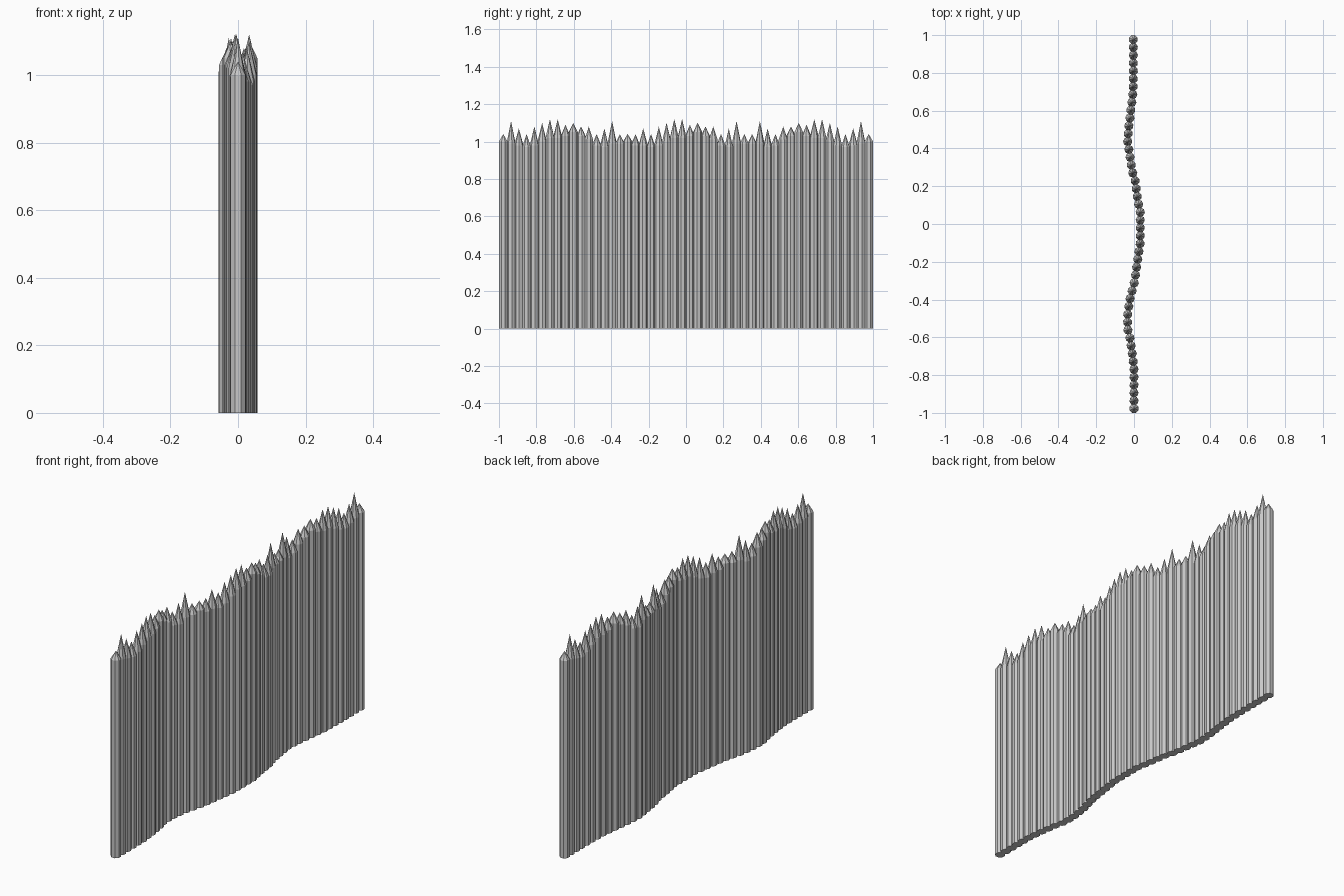
import bpy, bmesh, math, random

if "Cube" in bpy.data.objects:
    bpy.data.objects.remove(bpy.data.objects["Cube"])
random.seed(4)

SIDES, RADIUS = 8, 0.0245
grey = bpy.data.materials.new("weathered grey wood")
grey.diffuse_color = (0.58, 0.58, 0.58, 1)
grey.use_nodes = True
grey.node_tree.nodes["Principled BSDF"].inputs["Base Color"].default_value = grey.diffuse_color

# tip and shoulder heights of one 16-stake section
TIPS = [1.04, 1.11, 1.07, 1.04, 1.08, 1.10, 1.12, 1.12,
        1.09, 1.10, 1.08, 1.08, 1.04, 1.07, 1.11, 1.04]
SHOULDERS = [1.00, 0.99, 0.98, 0.97, 0.98, 1.00, 1.02, 1.02,
             1.03, 1.05, 1.03, 1.01, 0.98, 0.97, 0.99, 0.99]
section = list(zip(TIPS, SHOULDERS))
middle = section[:]
middle[1] = (1.04, 0.98)
# the last section is the first one turned around
stakes = section + middle + section[::-1]

# gentle wave of the wall in plan: (y, x)
WAVE = [(-1, 0), (-0.77, 0), (-0.68, -0.01), (-0.6, -0.022), (-0.55, -0.035),
        (-0.47, -0.033), (-0.39, -0.02), (-0.35, -0.009), (-0.3, 0.004),
        (-0.22, 0.015), (-0.1, 0.033), (0.07, 0.033), (0.12, 0.021),
        (0.2, 0.01), (0.24, 0.004), (0.28, -0.01), (0.36, -0.022),
        (0.44, -0.034), (0.52, -0.027), (0.6, -0.017), (0.69, -0.006),
        (0.8, -0.003), (1, -0.004)]


def wave_x(y):
    for (y0, x0), (y1, x1) in zip(WAVE, WAVE[1:]):
        if y <= y1:
            return x0 + (x1 - x0) * (y - y0) / (y1 - y0)
    return WAVE[-1][1]


def add_stake(bm, x, y, shoulder, tip, turn):
    rings = []
    for z in (0, shoulder):
        rings.append([bm.verts.new((x + RADIUS * math.cos(turn + math.tau * i / SIDES),
                                    y + RADIUS * math.sin(turn + math.tau * i / SIDES), z))
                      for i in range(SIDES)])
    low, high = rings
    apex = bm.verts.new((x, y, tip))
    bm.faces.new(low[::-1])
    for i in range(SIDES):
        j = (i + 1) % SIDES
        bm.faces.new((low[i], low[j], high[j], high[i]))
        bm.faces.new((high[i], high[j], apex))


# row of sharpened stakes, one object per section
END = 0.977
for s, name in enumerate(("front_stakes", "middle_stakes", "back_stakes")):
    bm = bmesh.new()
    for k in range(16):
        n = s * 16 + k
        y = -END + 2 * END * n / 47
        tip, shoulder = stakes[n]
        turn = math.pi / 8 if n in (0, 47) else random.uniform(0, math.tau / SIDES)
        add_stake(bm, wave_x(y), y, shoulder, tip, turn)
    mesh = bpy.data.meshes.new(name)
    bm.to_mesh(mesh)
    bm.free()
    mesh.materials.append(grey)
    bpy.context.collection.objects.link(bpy.data.objects.new(name, mesh))
